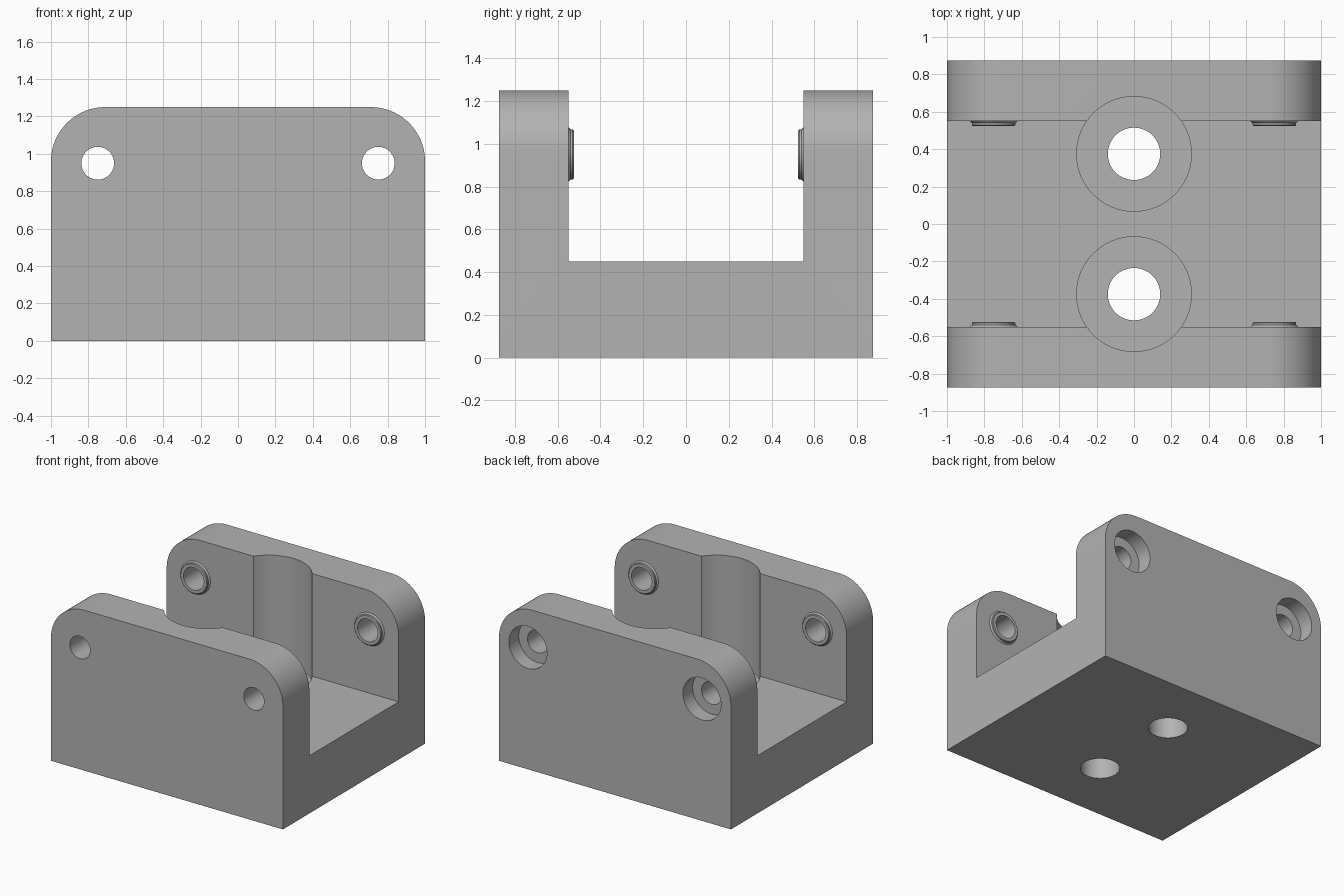
import bpy, bmesh
from math import pi, sin, cos, radians
from mathutils import Matrix, Vector

old = bpy.data.objects.get("Cube")
if old:
    bpy.data.objects.remove(old, do_unlink=True)

grey = bpy.data.materials.new("matte_grey")
grey.use_nodes = True
colour = (0.45, 0.45, 0.45, 1)
grey.diffuse_color = colour
grey.node_tree.nodes["Principled BSDF"].inputs["Base Color"].default_value = colour

WIDTH, DEPTH, HEIGHT = 1.0, 0.875, 1.25      # half width, half depth, full height
SLOT, FLOOR = 0.55, 0.45                     # half slot width, slot floor height
PIN_X, PIN_Z, PIN_R = 0.75, 0.95, 0.0875     # cross holes
BOLT_Y = 0.375                               # vertical holes


def add_object(name, bm):
    bmesh.ops.recalc_face_normals(bm, faces=bm.faces)
    mesh = bpy.data.meshes.new(name)
    bm.to_mesh(mesh)
    bm.free()
    mesh.materials.append(grey)
    obj = bpy.data.objects.new(name, mesh)
    bpy.context.collection.objects.link(obj)
    return obj


def cylinder(name, start, end, radius):
    start, end = Vector(start), Vector(end)
    axis = end - start
    turn = axis.to_track_quat('Z', 'Y').to_matrix().to_4x4()
    bm = bmesh.new()
    bmesh.ops.create_cone(bm, cap_ends=True, segments=64, radius1=radius, radius2=radius,
                          depth=axis.length,
                          matrix=Matrix.Translation((start + end) / 2) @ turn)
    return add_object(name, bm)


def select_only(obj):
    bpy.ops.object.select_all(action='DESELECT')
    obj.select_set(True)
    bpy.context.view_layer.objects.active = obj


def cut(obj, cutter):
    cutter.hide_render = True
    mod = obj.modifiers.new("cut", 'BOOLEAN')
    mod.operation, mod.solver, mod.object = 'DIFFERENCE', 'EXACT', cutter
    select_only(obj)
    bpy.ops.object.modifier_apply(modifier=mod.name)
    bpy.data.objects.remove(cutter, do_unlink=True)


def smooth(obj):
    select_only(obj)
    bpy.ops.object.shade_smooth_by_angle(angle=radians(30))


# Block with rounded top corners, extruded front to back
radius, steps = 0.29, 20
arc = [(WIDTH - radius + radius * cos(i / steps * pi / 2),
        HEIGHT - radius + radius * sin(i / steps * pi / 2)) for i in range(steps + 1)]
outline = [(WIDTH, 0)] + arc + [(-x, z) for x, z in reversed(arc)] + [(-WIDTH, 0)]
bm = bmesh.new()
front = bm.faces.new([bm.verts.new((x, -DEPTH, z)) for x, z in outline])
back = bmesh.ops.extrude_face_region(bm, geom=[front])["geom"]
bmesh.ops.translate(bm, vec=(0, 2 * DEPTH, 0),
                    verts=[v for v in back if isinstance(v, bmesh.types.BMVert)])
body = add_object("bracket_body", bm)

# Slot between the two walls
bm = bmesh.new()
bmesh.ops.create_cube(bm, size=2, matrix=Matrix.Translation((0, 0, FLOOR + 1))
                      @ Matrix.Diagonal((2, SLOT, 1, 1)))
cut(body, add_object("slot_cutter", bm))

# Vertical bolt holes with wide clearance bores
for y in (-BOLT_Y, BOLT_Y):
    cut(body, cylinder("bore_cutter", (0, y, FLOOR - 0.05), (0, y, 2), 0.307))
    cut(body, cylinder("bolt_cutter", (0, y, -1), (0, y, 1), 0.14))

# Cross holes, counterbored at the back
for x in (-PIN_X, PIN_X):
    cut(body, cylinder("pin_cutter", (x, -1, PIN_Z), (x, 1, PIN_Z), PIN_R))
    cut(body, cylinder("counterbore_cutter", (x, DEPTH - 0.12, PIN_Z), (x, 1, PIN_Z), 0.164))
smooth(body)

# Raised collars around the cross holes on the inner wall faces
collar = [(PIN_R, 0), (PIN_R, 0.025), (0.112, 0.025), (0.117, 0.02), (0.117, 0.01), (0.127, 0)]
for side, wall in ((-1, "front"), (1, "back")):
    for sign, hand in ((-1, "right"), (1, "left")):
        bm = bmesh.new()
        ring = [bm.verts.new((r, -d, 0)) for r, d in collar]
        edges = [bm.edges.new((a, b)) for a, b in zip(ring, ring[1:] + ring[:1])]
        bmesh.ops.spin(bm, geom=ring + edges, cent=(0, 0, 0), axis=(0, 1, 0),
                       angle=2 * pi, steps=64, use_merge=True)
        bmesh.ops.remove_doubles(bm, verts=bm.verts, dist=0.0001)
        bmesh.ops.transform(bm, verts=bm.verts, matrix=Matrix.Translation(
            (sign * PIN_X, side * SLOT, PIN_Z)) @ Matrix.Diagonal((1, side, 1, 1)))
        smooth(add_object(f"{wall}_{hand}_collar", bm))
